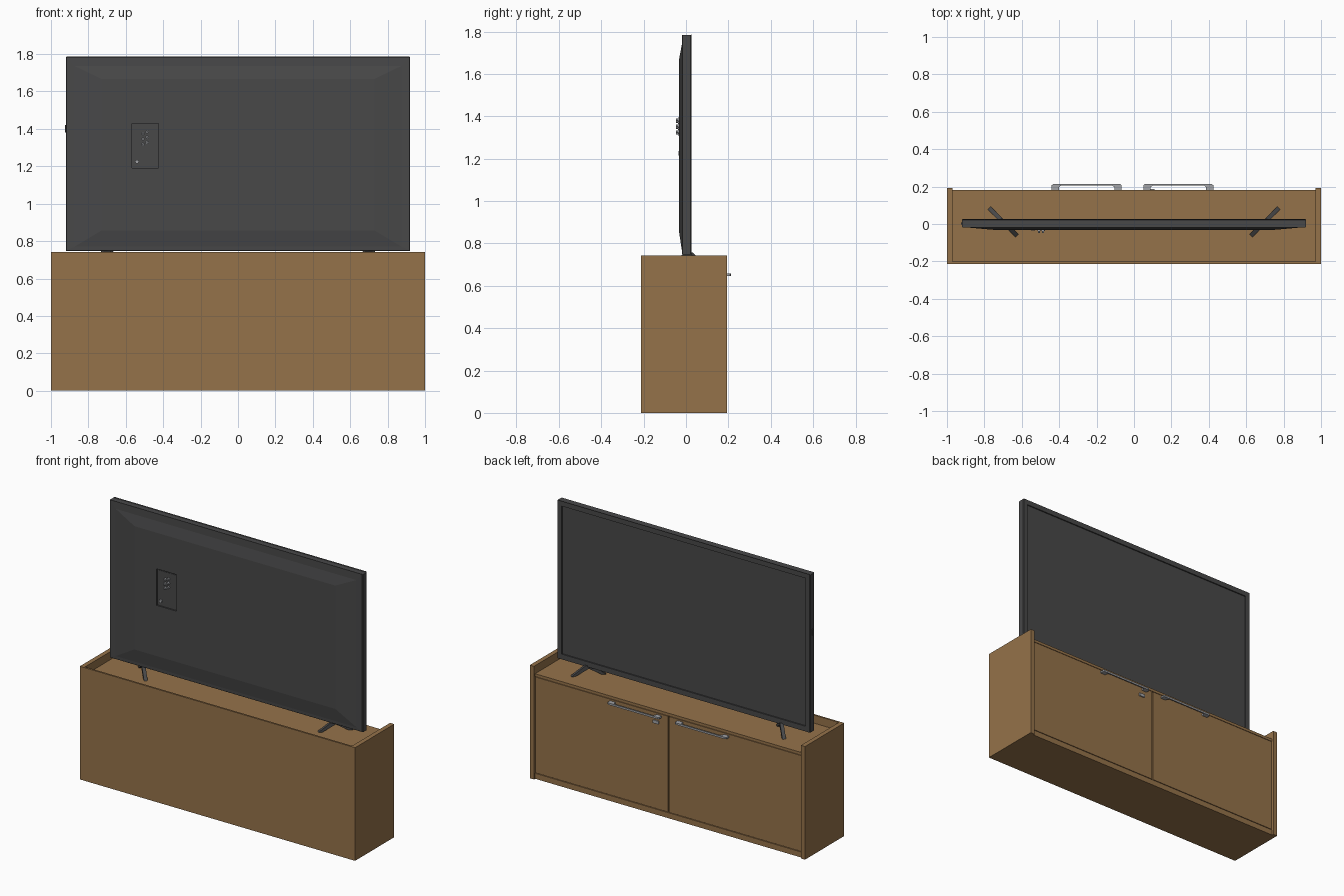
import bpy, bmesh, math
from mathutils import Matrix, Vector

if "Cube" in bpy.data.objects:
    bpy.data.objects.remove(bpy.data.objects["Cube"])


def material(name, rgb):
    m = bpy.data.materials.new(name)
    m.diffuse_color = (*rgb, 1)
    m.use_nodes = True
    m.node_tree.nodes["Principled BSDF"].inputs["Base Color"].default_value = m.diffuse_color
    return m


WOOD = material("brown wood", (0.30, 0.17, 0.068))
DARK = material("charcoal plastic", (0.065, 0.065, 0.066))
METAL = material("grey metal", (0.36, 0.37, 0.39))


def finish(name, bm, mat):
    bmesh.ops.recalc_face_normals(bm, faces=bm.faces)
    me = bpy.data.meshes.new(name)
    bm.to_mesh(me)
    bm.free()
    me.materials.append(mat)
    ob = bpy.data.objects.new(name, me)
    bpy.context.collection.objects.link(ob)
    return ob


def box(name, x, y, z, mat):
    """Box from (min, max) ranges."""
    bm = bmesh.new()
    size = [b - a for a, b in (x, y, z)]
    mid = [(a + b) / 2 for a, b in (x, y, z)]
    bmesh.ops.create_cube(bm, size=1, matrix=Matrix.Translation(mid) @ Matrix.Diagonal((*size, 1)))
    return finish(name, bm, mat)


def extrude(name, points, vec, mat, matrix=Matrix()):
    """Flat 3D outline swept along vec, then moved by matrix."""
    bm = bmesh.new()
    face = bm.faces.new([bm.verts.new(p) for p in points])
    new = bmesh.ops.extrude_face_region(bm, geom=[face])["geom"]
    bmesh.ops.translate(bm, vec=vec, verts=[v for v in new if isinstance(v, bmesh.types.BMVert)])
    bm.transform(matrix)
    return finish(name, bm, mat)


def cylinder(name, x, z, y0, y1, r, mat):
    bm = bmesh.new()
    bmesh.ops.create_cone(bm, cap_ends=True, segments=16, radius1=r, radius2=r, depth=y1 - y0,
                          matrix=Matrix.Translation((x, (y0 + y1) / 2, z)) @ Matrix.Rotation(math.pi / 2, 4, 'X'))
    return finish(name, bm, mat)


# Cabinet boards
BACK, INNER, DOOR, FRONT, H, TOP = -0.213, -0.201, 0.181, 0.193, 0.743, 0.69
box("cabinet_back", (-1, 1), (BACK, INNER), (0, H), WOOD)
box("cabinet_top", (-0.97, 0.97), (INNER, DOOR), (TOP - 0.018, TOP), WOOD)
box("cabinet_bottom", (-0.97, 0.97), (INNER, DOOR), (0, 0.036), WOOD)

for s, side in ((-1, "left"), (1, "right")):
    box(f"cabinet_side_{side}", sorted((s * 0.97, s)), (INNER, FRONT), (0, H), WOOD)
    box(f"door_{side}", sorted((s * 0.004, s * 0.967)), (DOOR - 0.02, DOOR), (0.04, TOP - 0.021), WOOD)

    # Bracket handle
    half = [(0.187, DOOR), (0.187, 0.207), (0.18, 0.213)]
    inner = [(0.138, 0.205), (0.149, 0.196), (0.149, DOOR)]
    outline = half + [(-x, y) for x, y in half[::-1]]
    outline += [(-x, y) for x, y in inner[::-1]] + inner
    cx = 0.237 if s > 0 else -0.253
    extrude(f"door_handle_{side}", [(cx + x, y, 0.647) for x, y in outline], (0, 0, 0.012), METAL)

    # Angled stand foot: an inverted V
    prof = [(-0.105, TOP), (-0.08, TOP), (0, 0.735), (0.08, TOP), (0.105, TOP), (0.02, 0.756), (-0.02, 0.756)]
    place = Matrix.Translation((s * 0.70, 0.012, 0)) @ Matrix.Rotation(s * math.pi / 4, 4, 'Z')
    extrude(f"stand_foot_{side}", [(a, -0.011, z) for a, z in prof], (0, 0.022, 0), DARK, place)

# Lock on one door
box("door_lock", (0.07, 0.11), (DOOR, DOOR + 0.007), (0.60, 0.62), METAL)

# Television body: rectangular rings from recessed screen to rear bulge
rings = [(0.885, 0.782, 1.754, 0.018), (0.885, 0.782, 1.754, 0.026),
         (0.916, 0.748, 1.787, 0.026), (0.92, 0.748, 1.783, 0.022), (0.92, 0.748, 1.783, -0.016),
         (0.916, 0.75, 1.785, -0.019), (0.875, 0.77, 1.737, -0.020), (0.73, 0.857, 1.667, -0.033)]
bm = bmesh.new()
loops = [[bm.verts.new(p) for p in ((-w, y, a), (w, y, a), (w, y, b), (-w, y, b))] for w, a, b, y in rings]
for p, q in zip(loops, loops[1:]):
    for i in range(4):
        j = (i + 1) % 4
        bm.faces.new((p[i], p[j], q[j], q[i]))
bm.faces.new(loops[0])
bm.faces.new(loops[-1])
tv = finish("television_body", bm, DARK)

# Rear connector recess
cutter = box("port_recess_cutter", (-0.568, -0.425), (-0.06, -0.024), (1.19, 1.43), DARK)
cutter.hide_render = True
cutter.hide_viewport = True
cutter.display_type = 'WIRE'
cut = tv.modifiers.new("port_recess", 'BOOLEAN')
cut.operation = 'DIFFERENCE'
cut.solver = 'EXACT'
cut.object = cutter
box("port_plate", (-0.56, -0.433), (-0.026, -0.022), (1.198, 1.422), DARK)

# Connector sockets
n = 0
for x, lift in ((-0.508, 0), (-0.486, 0.01)):
    for z in (1.318, 1.346, 1.374):
        n += 1
        cylinder(f"socket_{n}", x, z + lift, -0.038, -0.024, 0.009, METAL)
        cylinder(f"socket_tip_{n}", x, z + lift, -0.047, -0.036, 0.005, METAL)
cylinder("aerial_socket", -0.54, 1.225, -0.036, -0.024, 0.010, METAL)

# Power button on the television's edge
box("power_button", (-0.924, -0.918), (-0.002, 0.008), (1.38, 1.42), DARK)
